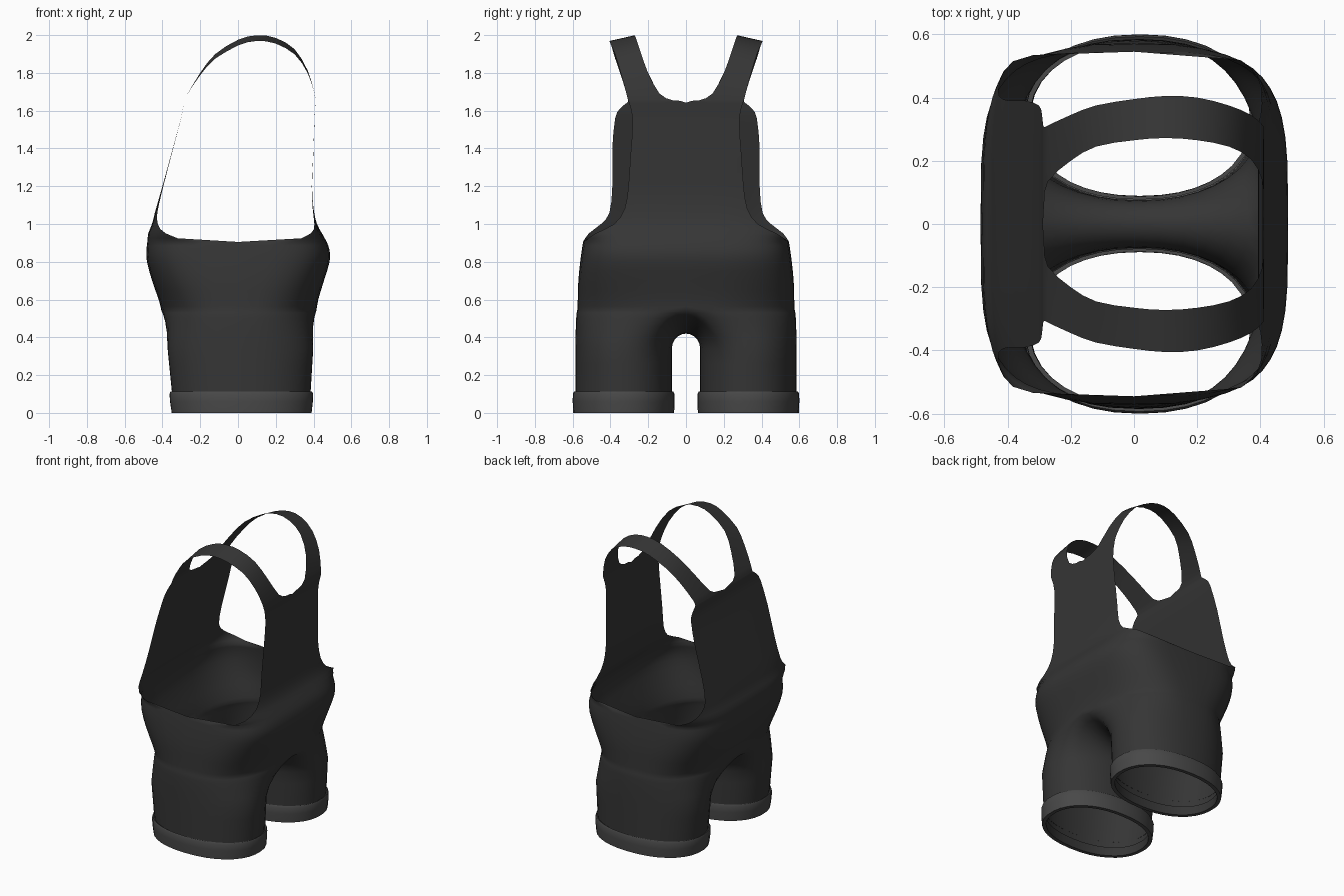
import bpy, bmesh, math

if "Cube" in bpy.data.objects:
    bpy.data.objects.remove(bpy.data.objects["Cube"])

M, K, N_TOP = 24, 12, 4.0      # outer columns, inner leg columns, rim squareness


def material(name, v):
    m = bpy.data.materials.new(name)
    m.diffuse_color = (v, v, v, 1)
    m.use_nodes = True
    m.node_tree.nodes["Principled BSDF"].inputs["Base Color"].default_value = m.diffuse_color
    return m


DARK = material("dark_cloth", 0.036)
CUFF = material("cuff_grey", 0.065)


def spow(v, p):
    return math.copysign(abs(v) ** p, v)


def smooth_keys(keys, sub):
    """Catmull-Rom rows through a short list of key tuples."""
    out = []
    for i in range(len(keys) - 1):
        a, b = keys[max(i - 1, 0)], keys[i]
        c, d = keys[i + 1], keys[min(i + 2, len(keys) - 1)]
        for s in range(sub):
            t = s / sub
            out.append([0.5 * (2 * q + (r - p) * t + (2 * p - 5 * q + 4 * r - w) * t * t
                               + (3 * q - p - 3 * r + w) * t ** 3)
                        for p, q, r, w in zip(a, b, c, d)])
    return out + [list(keys[-1])]


def loft(bm, rows, closed=False, mat=lambda i: 0):
    vs = [[bm.verts.new(p) for p in r] for r in rows]
    n = len(rows[0])
    for i in range(len(rows) - 1):
        for j in range(n if closed else n - 1):
            k = (j + 1) % n
            f = bm.faces.new((vs[i][j], vs[i][k], vs[i + 1][k], vs[i + 1][j]))
            f.material_index = mat(i)


def finish(bm, name, mats, angle):
    bmesh.ops.remove_doubles(bm, verts=bm.verts, dist=0.0004)
    bmesh.ops.recalc_face_normals(bm, faces=bm.faces)
    me = bpy.data.meshes.new(name)
    bm.to_mesh(me)
    bm.free()
    ob = bpy.data.objects.new(name, me)
    bpy.context.collection.objects.link(ob)
    for m in mats:
        me.materials.append(m)
    mod = ob.modifiers.new("mirror", 'MIRROR')
    mod.use_axis = (False, True, False)
    mod.merge_threshold = 0.001
    bpy.ops.object.select_all(action='DESELECT')
    ob.select_set(True)
    bpy.context.view_layer.objects.active = ob
    bpy.ops.object.shade_smooth_by_angle(angle=math.radians(angle))
    return ob


# angles around one leg: outer columns run front-outside-back, inner ones return
OUTER = [math.radians(-125 + 250 * j / M) for j in range(M + 1)]
INNER = [math.radians(125 + 110 * k / K) for k in range(1, K)]


def leg_ring(z, grow=0.0):
    cx, rx = 0.0175 - 0.02 * (z - 0.1), 0.367 + 0.08 * (z - 0.1) + grow
    ry, p = 0.255 + grow, 2 / 2.2
    return [(cx + rx * spow(math.sin(a), p), 0.33 + ry * spow(math.cos(a), p), z)
            for a in OUTER + INNER]


def torso_row(z, xf, xb, y, n):
    row = []
    for j in range(M + 1):
        a = math.pi * (j / M - 0.5)
        s, c = math.sin(a), max(math.cos(a), 0.0)
        if j in (0, M):
            c = 0.0
        row.append(((xb if s > 0 else xf) * spow(s, 2 / n), y * c ** (2 / n), z))
    return row


bm = bmesh.new()

# legs, closing into the crotch saddle
torso_keys = [(0.54, 0.405, 0.415, 0.576, 2.7), (0.6, 0.42, 0.425, 0.573, 2.9),
              (0.7, 0.455, 0.455, 0.57, 3.3), (0.8, 0.482, 0.485, 0.56, 3.7),
              (0.86, 0.485, 0.485, 0.552, 3.9), (0.905, 0.48, 0.47, 0.545, N_TOP)]
torso = [torso_row(*k) for k in smooth_keys(torso_keys, 2)]
low, top = leg_ring(0.34), list(torso[0])
for a in INNER:
    u = math.sin(a) / math.sin(math.radians(125))
    top.append((u * (0.415 if u > 0 else 0.405), 0.0, 0.42 + 0.12 * u * u))
legs = [leg_ring(z) for z in (0.05, 0.1, 0.18, 0.26)] + [low]
for i in range(1, 6):
    h = math.pi / 2 * i / 5
    wy, wz = 1 - math.cos(h), math.sin(h)
    if i == 5:
        wy = wz = 1.0
    legs.append([(p[0] + (q[0] - p[0]) * wz, p[1] + (q[1] - p[1]) * wy,
                  p[2] + (q[2] - p[2]) * wz) for p, q in zip(low, top)])
loft(bm, legs, closed=True)

# hips up to the side rim
loft(bm, torso)

# bib, shoulder strap and back panel as one band: (x, z, inner y, outer y)
bib = [(-0.48, 0.905, 0, 0.545), (-0.475, 0.95, 0, 0.515), (-0.455, 1.0, 0, 0.45),
       (-0.44, 1.06, 0, 0.405), (-0.40, 1.2, 0, 0.39), (-0.345, 1.4, 0, 0.39),
       (-0.302, 1.56, 0, 0.375), (-0.292, 1.61, 0, 0.35), (-0.288, 1.64, 0, 0.315)]
strap = [(-0.284, 1.652, 0.07, 0.307), (-0.272, 1.68, 0.135, 0.312), (-0.2, 1.8, 0.2, 0.345),
         (-0.12, 1.9, 0.245, 0.375), (0, 1.975, 0.265, 0.395), (0.1, 1.999, 0.272, 0.405),
         (0.2, 1.985, 0.265, 0.4), (0.3, 1.925, 0.245, 0.375), (0.37, 1.81, 0.205, 0.345),
         (0.405, 1.69, 0.14, 0.315), (0.41, 1.655, 0.07, 0.307)]
back = [(0.41, 1.642, 0, 0.302), (0.405, 1.55, 0, 0.282), (0.398, 1.35, 0, 0.295),
        (0.392, 1.2, 0, 0.305), (0.40, 1.08, 0, 0.325), (0.418, 1.0, 0, 0.38),
        (0.445, 0.95, 0, 0.48), (0.47, 0.905, 0, 0.545)]
band = []
for x, z, yi, yo in smooth_keys(bib + strap + back, 2):
    yi = max(yi, 0.0)
    if yi < 0.012:
        yi = 0.0
    wide = max(0.545 + (z - 0.905), yo)
    drop = 0.03 * min(max((z - 1.7) / 0.25, 0), 1)
    row = []
    for j in range(M // 2 + 1):
        t = 0.0 if j == 0 else math.sin(math.pi * j / M) ** (2 / N_TOP)
        y = yi + (yo - yi) * t
        bulge = max(1 - (y / wide) ** N_TOP, 0) ** (1 / N_TOP)
        if z > 1.7:
            bulge = 1 - (1 - bulge) * max(0, 1 - (z - 1.7) / 0.1)
        row.append((x * bulge, y, z - drop * t))
    band.append(row)
loft(bm, band)
finish(bm, "overalls_body", [DARK], 60)

# turned-up cuffs: outside and lip are grey, lining is dark
bm = bmesh.new()
profile = [(-0.004, 0.104), (0.008, 0.112), (0.014, 0.1), (0.015, 0.06), (0.012, 0.0),
           (-0.012, 0.0), (-0.014, 0.06)]
rings = [leg_ring(z, g) for g, z in profile]
loft(bm, rings, closed=True, mat=lambda i: 1 if i >= 5 else 0)
finish(bm, "leg_cuffs", [CUFF, DARK], 50)
